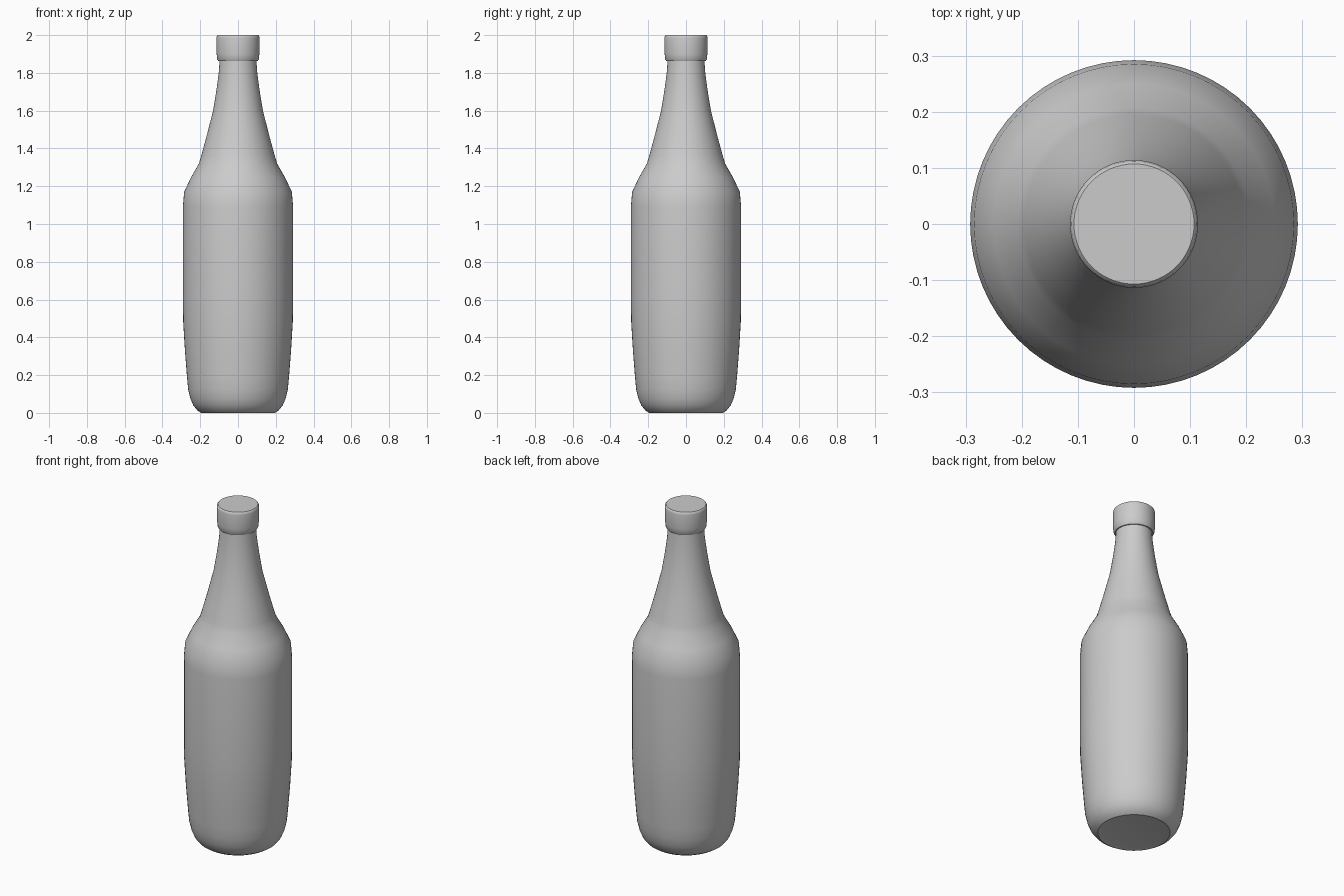
import bpy, bmesh, math

if "Cube" in bpy.data.objects:
    bpy.data.objects.remove(bpy.data.objects["Cube"])


def lathe(name, profile, segments=64, angle=40):
    """Spin an (r, z) profile round the z axis; points with r = 0 become poles."""
    bm = bmesh.new()
    rings = []
    for r, z in profile:
        if r == 0:
            rings.append([bm.verts.new((0, 0, z))])
        else:
            rings.append([bm.verts.new((r * math.cos(2 * math.pi * i / segments),
                                        r * math.sin(2 * math.pi * i / segments), z))
                          for i in range(segments)])
    for a, b in zip(rings, rings[1:]):
        for i in range(segments):
            j = (i + 1) % segments
            if len(a) == 1:
                bm.faces.new((a[0], b[j], b[i]))
            elif len(b) == 1:
                bm.faces.new((a[i], a[j], b[0]))
            else:
                bm.faces.new((a[i], a[j], b[j], b[i]))
    bmesh.ops.recalc_face_normals(bm, faces=bm.faces)
    mesh = bpy.data.meshes.new(name)
    bm.to_mesh(mesh)
    bm.free()
    obj = bpy.data.objects.new(name, mesh)
    bpy.context.collection.objects.link(obj)
    bpy.ops.object.select_all(action='DESELECT')
    obj.select_set(True)
    bpy.context.view_layer.objects.active = obj
    bpy.ops.object.shade_smooth_by_angle(angle=math.radians(angle))
    return obj


# Bottle: flat base, rounded heel, straight body, shoulder and tapering neck
lathe("bottle_body", [
    (0, 0.005), (0.17, 0.005), (0.195, 0.0), (0.215, 0.013), (0.237, 0.04),
    (0.252, 0.075), (0.264, 0.125), (0.270, 0.19), (0.281, 0.33), (0.290, 0.48),
    (0.292, 0.60), (0.292, 1.09), (0.285, 1.17), (0.250, 1.245), (0.207, 1.32),
    (0.195, 1.36), (0.165, 1.47), (0.132, 1.60), (0.114, 1.71), (0.102, 1.80),
    (0.097, 1.87)])

# Cap: slightly wider closed cylinder with softened edges
lathe("bottle_cap", [
    (0.096, 1.862), (0.104, 1.862), (0.110, 1.872), (0.113, 1.90),
    (0.114, 1.985), (0.112, 1.995), (0.107, 2.0), (0, 2.0)])
